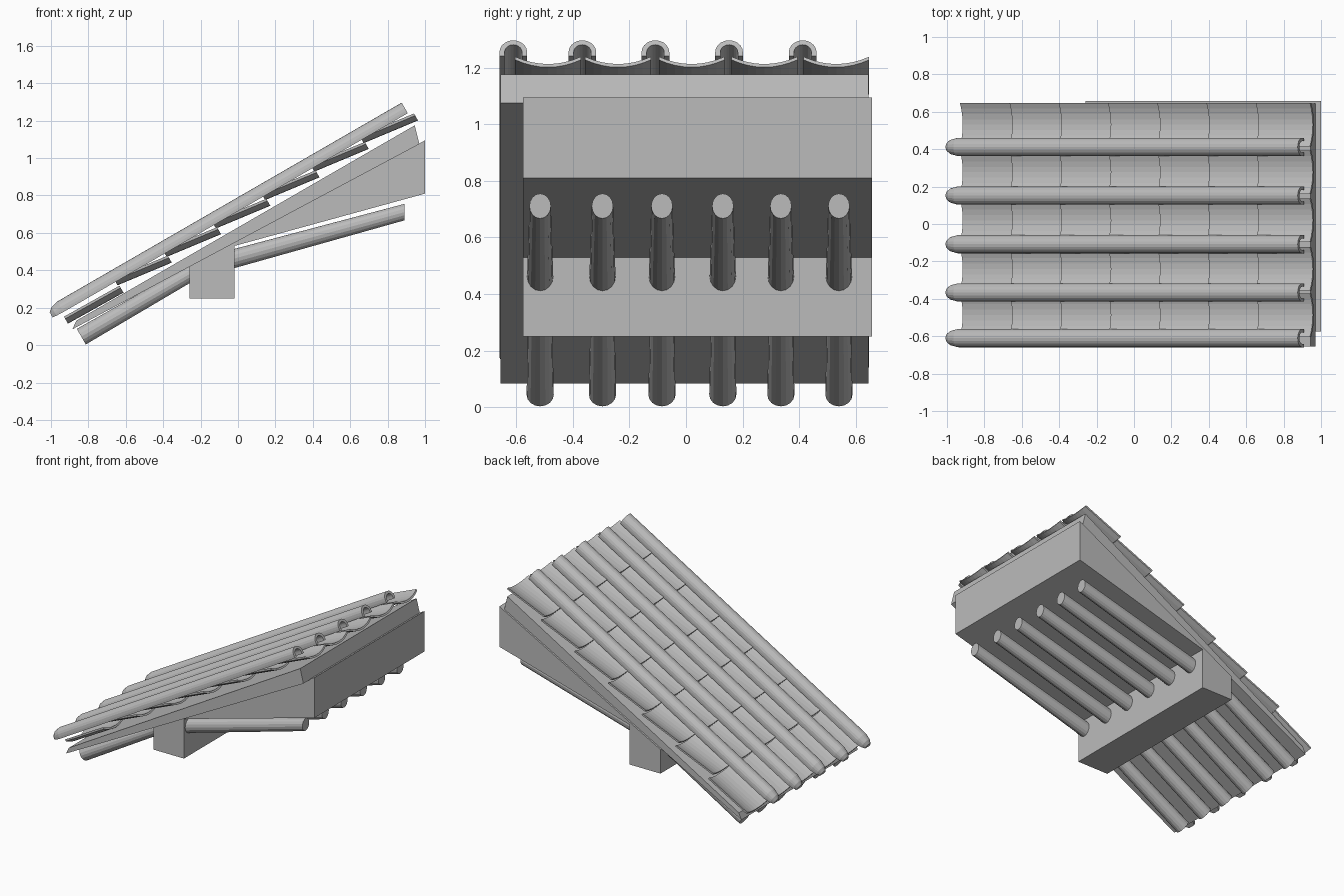
import bpy, bmesh
from math import sin, cos, pi, radians
from mathutils import Vector

cube = bpy.data.objects.get("Cube")
if cube:
    bpy.data.objects.remove(cube, do_unlink=True)

grey = bpy.data.materials.new("plain_grey")
grey.use_nodes = True
colour = (0.5, 0.5, 0.5, 1)
grey.diffuse_color = colour
grey.node_tree.nodes["Principled BSDF"].inputs["Base Color"].default_value = colour

PITCH = radians(30)


def slope(u, y, n):
    """Point at distance u up the roof pitch and n square to it."""
    return Vector((u * cos(PITCH) - n * sin(PITCH), y, u * sin(PITCH) + n * cos(PITCH)))


def loft(name, rings):
    """Skin a row of equal closed rings and cap both ends."""
    bm = bmesh.new()
    loops = [[bm.verts.new(p) for p in ring] for ring in rings]
    for a, b in zip(loops, loops[1:]):
        for i in range(len(a)):
            j = (i + 1) % len(a)
            bm.faces.new((a[i], a[j], b[j], b[i]))
    bm.faces.new(loops[0])
    bm.faces.new(loops[-1])
    bmesh.ops.recalc_face_normals(bm, faces=bm.faces)
    mesh = bpy.data.meshes.new(name)
    bm.to_mesh(mesh)
    bm.free()
    mesh.materials.append(grey)
    obj = bpy.data.objects.new(name, mesh)
    bpy.context.collection.objects.link(obj)
    return obj


def slab(name, profile, y0, y1):
    return loft(name, [[Vector((x, y, z)) for x, z in profile] for y in (y0, y1)])


# Sloping roof board
slab("roof_board", [(-0.885, 0.085), (0.97, 1.075), (0.945, 1.175), (-0.865, 0.13)],
     -0.655, 0.645)

# Wedge with its wall beam below
slab("wedge_and_beam", [(-0.26, 0.25), (-0.02, 0.25), (-0.02, 0.53), (1, 0.81),
                        (1, 1.095), (-0.26, 0.42)], -0.575, 0.657)

# Round rafters, tapering towards the upper end
SIDES = 16
circle = [(cos(2 * pi * i / SIDES), sin(2 * pi * i / SIDES)) for i in range(SIDES)]
for k, yc in enumerate((-0.515, -0.295, -0.085, 0.13, 0.335, 0.54), 1):
    loft(f"eave_rafter_{k}", [[slope(u, yc + r * a, 0.458 + r * b) for a, b in circle]
                              for u, r in ((-0.703, 0.048), (0.03, 0.041))])
    loft(f"inner_rafter_{k}", [[Vector((x, yc + ry * a, z + rz * b)) for a, b in circle]
                               for x, z, ry, rz in ((-0.1, 0.441, 0.047, 0.052),
                                                    (0.89, 0.711, 0.038, 0.044))])

# Cover tiles: long hollow half pipes with a closed nose at the eave
BASE, SPRING, R, R_IN = 0.62, 0.636, 0.049, 0.031


def arch(r, count=10):
    arc = [(r * cos(pi * i / count), SPRING + r * sin(pi * i / count))
           for i in range(count + 1)]
    return [(r, BASE)] + arc + [(-r, BASE)]


outer = arch(R)
shell = outer + arch(R_IN)[::-1]
for k, yc in enumerate((-0.61, -0.366, -0.108, 0.152, 0.412), 1):
    loft(f"cover_tile_{k}", [[slope(u, yc + a, n) for a, n in shell]
                             for u in (-0.715, 1.406)])
    loft(f"cover_tile_nose_{k}",
         [[slope(u, yc + a * s, 0.628 + (n - 0.628) * s) for a, n in outer]
          for u, s in ((-0.70, 0.999), (-0.72, 0.999), (-0.762, 0.8), (-0.784, 0.5))])

# Pan tiles: shallow troughs in overlapping rows, the eave row lying flat
HALF, SAG, THICK, STEPS = 0.116, 0.03, 0.013, 8
ts = [-1 + 2 * i / STEPS for i in range(STEPS + 1)]
trough = ([(HALF * t, -SAG * (1 - t * t)) for t in ts]
          + [(HALF * t, -SAG * (1 - t * t) - THICK) for t in reversed(ts)])
ROWS, STEP, TOP_END = 7, 0.304, 1.434
for col, yc in enumerate((-0.487, -0.24, 0.02, 0.277, 0.531), 1):
    for row in range(ROWS):
        end = TOP_END - (ROWS - 1 - row) * STEP
        if row == 0:
            ends = ((-0.73, 0.597), (end, 0.592))
        else:
            ends = ((end - STEP - 0.008, 0.642), (end, 0.602))
        loft(f"pan_tile_{col}_{row + 1}",
             [[slope(u, yc + a, n + d) for a, d in trough] for u, n in ends])
